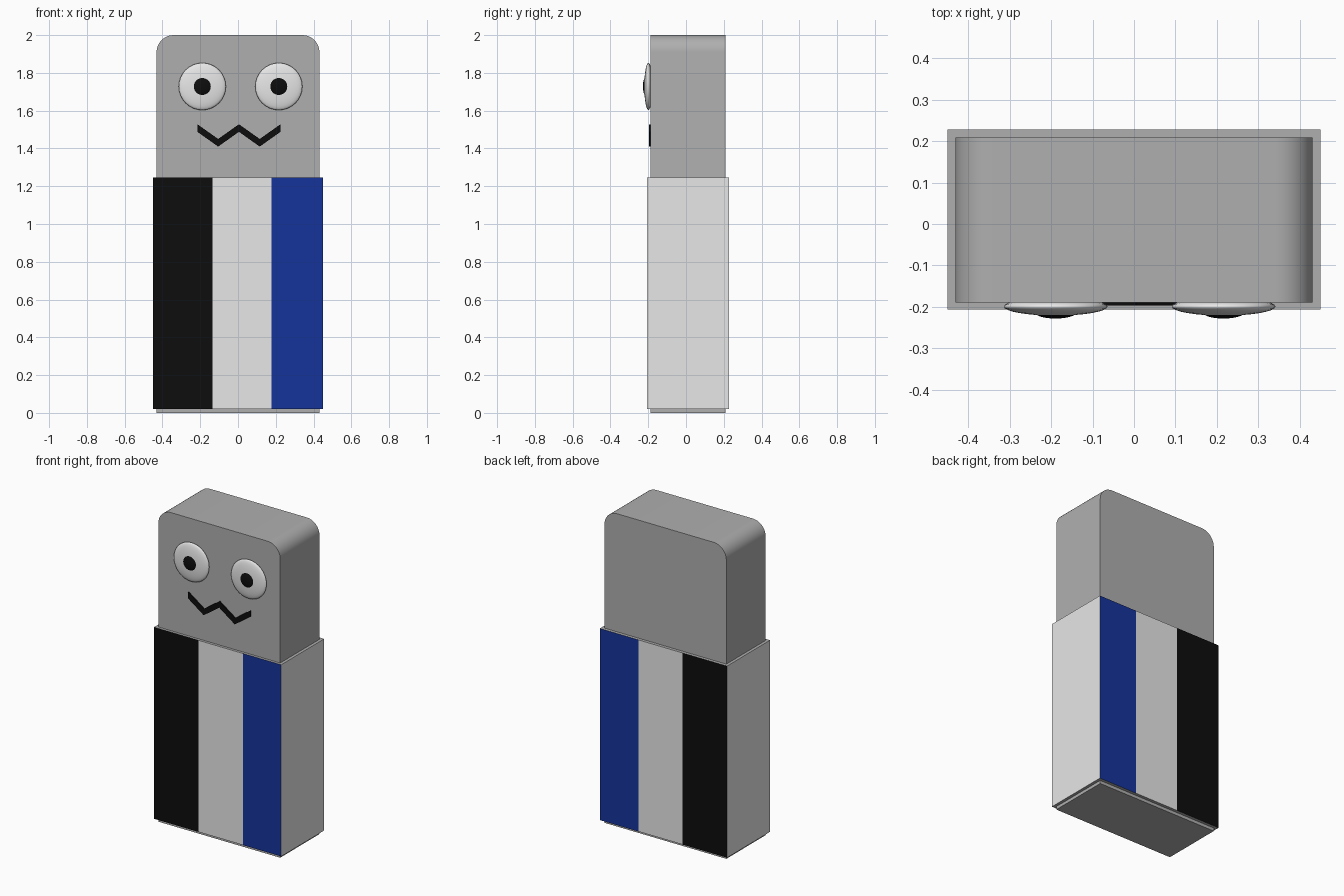
import bpy, bmesh, math
from mathutils import Vector

if "Cube" in bpy.data.objects:
    bpy.data.objects.remove(bpy.data.objects["Cube"], do_unlink=True)


def material(name, color):
    m = bpy.data.materials.new(name)
    m.use_nodes = True
    m.diffuse_color = (*color, 1)
    m.node_tree.nodes["Principled BSDF"].inputs["Base Color"].default_value = (*color, 1)
    return m


grey = material("grey", (0.43, 0.43, 0.43))
white = material("white", (0.8, 0.8, 0.8))
blue = material("blue", (0.008, 0.034, 0.33))
black = material("black", (0.004, 0.004, 0.004))


def finish(name, bm, *mats):
    bmesh.ops.recalc_face_normals(bm, faces=bm.faces)
    mesh = bpy.data.meshes.new(name)
    bm.to_mesh(mesh)
    bm.free()
    obj = bpy.data.objects.new(name, mesh)
    bpy.context.collection.objects.link(obj)
    for m in mats:
        mesh.materials.append(m)
    return obj


def smooth(obj, angle=30):
    bpy.ops.object.select_all(action='DESELECT')
    obj.select_set(True)
    bpy.context.view_layer.objects.active = obj
    bpy.ops.object.shade_smooth_by_angle(angle=math.radians(angle))


def box(lo, hi):
    bm = bmesh.new()
    bmesh.ops.create_cube(bm, size=1)
    for v in bm.verts:
        v.co = Vector([(l + h) / 2 + c * (h - l) for c, l, h in zip(v.co, lo, hi)])
    return bm


# Inner block: the head, running down through the sleeve to the ground
bm = box((-0.431, -0.189, 0), (0.431, 0.208, 2))
corners = [e for e in bm.edges
           if all(v.co.z > 1 and abs(v.co.x) > 0.4 for v in e.verts)
           and abs(e.verts[0].co.x - e.verts[1].co.x) < 0.01]
bmesh.ops.bevel(bm, geom=corners, offset=0.09, segments=10, profile=0.5, affect='EDGES')
smooth(finish("head_block", bm, grey))

# Striped sleeve: cut at the stripe borders, then coloured by position
STRIPES = (-0.135, 0.178)
bm = box((-0.45, -0.206, 0.02), (0.45, 0.228, 1.245))
for x in STRIPES:
    bmesh.ops.bisect_plane(bm, geom=bm.verts[:] + bm.edges[:] + bm.faces[:],
                           plane_co=(x, 0, 0), plane_no=(1, 0, 0))
bm.normal_update()
for f in bm.faces:
    x = f.calc_center_median().x
    if abs(f.normal.z) > 0.5:
        f.material_index = 3
    elif abs(f.normal.y) > 0.5:
        f.material_index = 1 if x < STRIPES[0] else 2 if x > STRIPES[1] else 0
finish("striped_sleeve", bm, white, black, blue, grey)


# Eyes and pupils: flattened spheres with their poles facing forward
def disc(name, x, y, radius, depth, mat):
    bm = bmesh.new()
    bmesh.ops.create_uvsphere(bm, u_segments=32, v_segments=16, radius=1)
    for v in bm.verts:
        a, b, c = v.co
        v.co = (x + a * radius, y - c * depth, 1.728 + b * radius)
    smooth(finish(name, bm, mat), 60)


for side, x in (("right", -0.189), ("left", 0.216)):
    disc(side + "_eye", x, -0.199, 0.125, 0.022, white)
    disc(side + "_pupil", x, -0.213, 0.05, 0.015, black)

# Zigzag mouth: a thin extruded strip
bm = bmesh.new()
columns = []
for i in range(5):
    x = -0.215 + i * 0.11
    z = 1.41 if i % 2 else 1.488
    columns.append([bm.verts.new((x, -0.188, z + h)) for h in (0, 0.04)])
for (a, b), (c, d) in zip(columns, columns[1:]):
    bm.faces.new((a, c, d, b))
ext = bmesh.ops.extrude_face_region(bm, geom=bm.faces[:], use_keep_orig=True)
for v in ext["geom"]:
    if isinstance(v, bmesh.types.BMVert):
        v.co.y -= 0.009
finish("mouth", bm, black)
